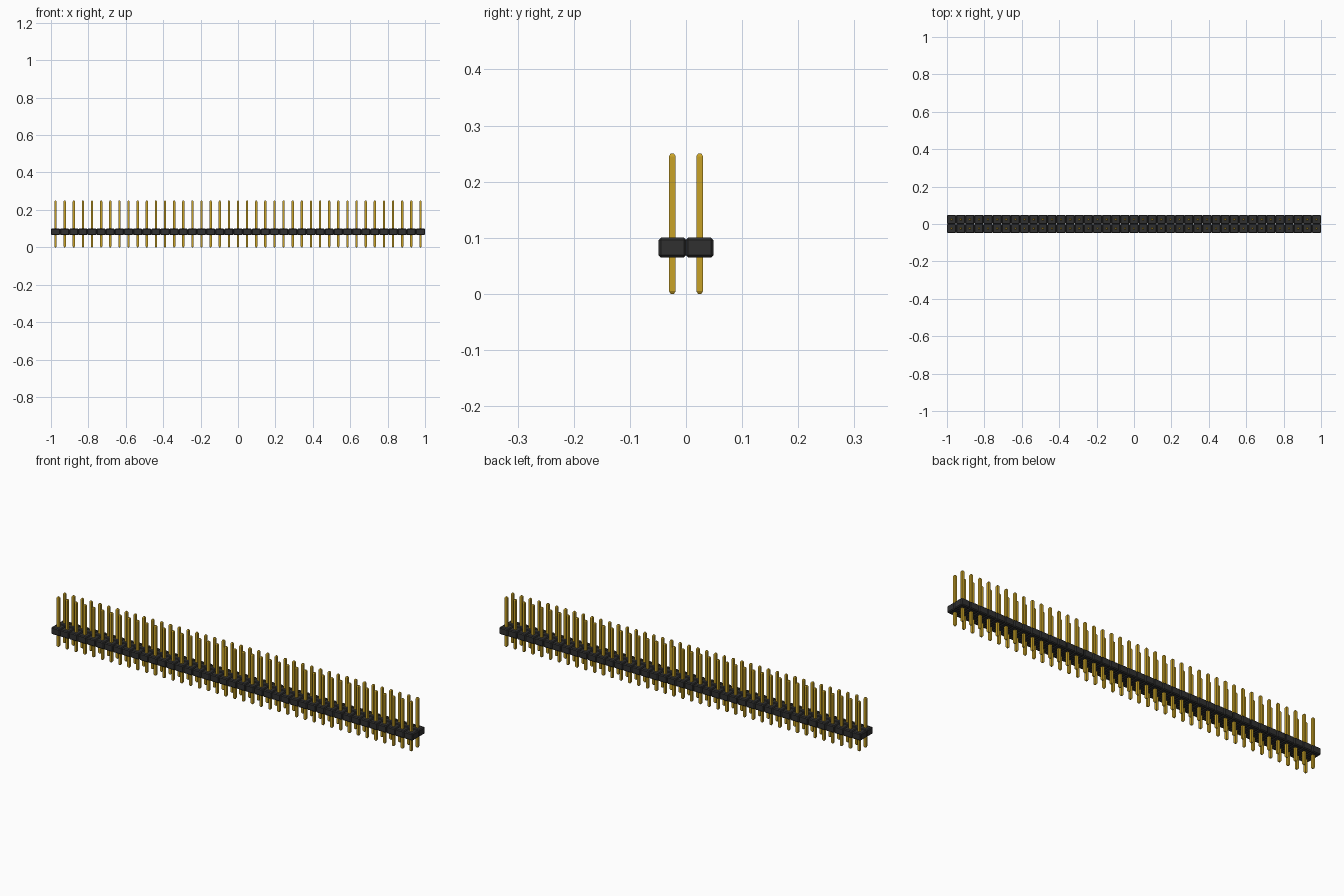
import bpy, bmesh
from mathutils import Matrix

cube = bpy.data.objects.get("Cube")
if cube:
    bpy.data.objects.remove(cube, do_unlink=True)

COLUMNS = 41
PITCH = 2.0 / COLUMNS
BODY_LOW, BODY_HIGH = 0.065, 0.10
PIN_HEIGHT, PIN_HALF, TIP = 0.25, 0.006, 0.005


def make_material(name, color, roughness, metallic=0.0):
    m = bpy.data.materials.new(name)
    m.diffuse_color = color
    m.use_nodes = True
    b = m.node_tree.nodes["Principled BSDF"]
    b.inputs["Base Color"].default_value = color
    b.inputs["Roughness"].default_value = roughness
    return m


def add_rings(bm, center, rings):
    """Loft square rings given as (half width, z) and cap both ends."""
    loops = []
    for h, z in rings:
        loops.append([bm.verts.new((center[0] + sx * h, center[1] + sy * h, z))
                      for sx, sy in ((-1, -1), (1, -1), (1, 1), (-1, 1))])
    for a, b in zip(loops, loops[1:]):
        for i in range(4):
            j = (i + 1) % 4
            bm.faces.new((a[i], a[j], b[j], b[i]))
    bm.faces.new(loops[0][::-1])
    bm.faces.new(loops[-1])


def finish(bm, name, mat):
    bmesh.ops.recalc_face_normals(bm, faces=bm.faces)
    mesh = bpy.data.meshes.new(name)
    bm.to_mesh(mesh)
    bm.free()
    mesh.materials.append(mat)
    obj = bpy.data.objects.new(name, mesh)
    bpy.context.collection.objects.link(obj)
    return obj


black = make_material("black plastic", (0.03, 0.03, 0.03, 1), 0.6)
gold = make_material("gold metal", (0.58, 0.36, 0.02, 1), 0.4)

centers = [((i - (COLUMNS - 1) / 2) * PITCH, side * PITCH / 2)
           for i in range(COLUMNS) for side in (-1, 1)]

# Housing: one chamfered block per pin
bm = bmesh.new()
mid = (BODY_LOW + BODY_HIGH) / 2
for x, y in centers:
    size = Matrix.Diagonal((PITCH, PITCH, BODY_HIGH - BODY_LOW, 1))
    bmesh.ops.create_cube(bm, size=1, matrix=Matrix.Translation((x, y, mid)) @ size)
bmesh.ops.bevel(bm, geom=bm.edges[:], offset=0.004, segments=1,
                affect='EDGES', profile=0.5)
finish(bm, "housing", black)

# Pins: square posts with tapered tips
bm = bmesh.new()
for c in centers:
    add_rings(bm, c, [(PIN_HALF * 0.5, 0), (PIN_HALF, TIP),
                      (PIN_HALF, PIN_HEIGHT - TIP), (PIN_HALF * 0.5, PIN_HEIGHT)])
finish(bm, "pins", gold)
